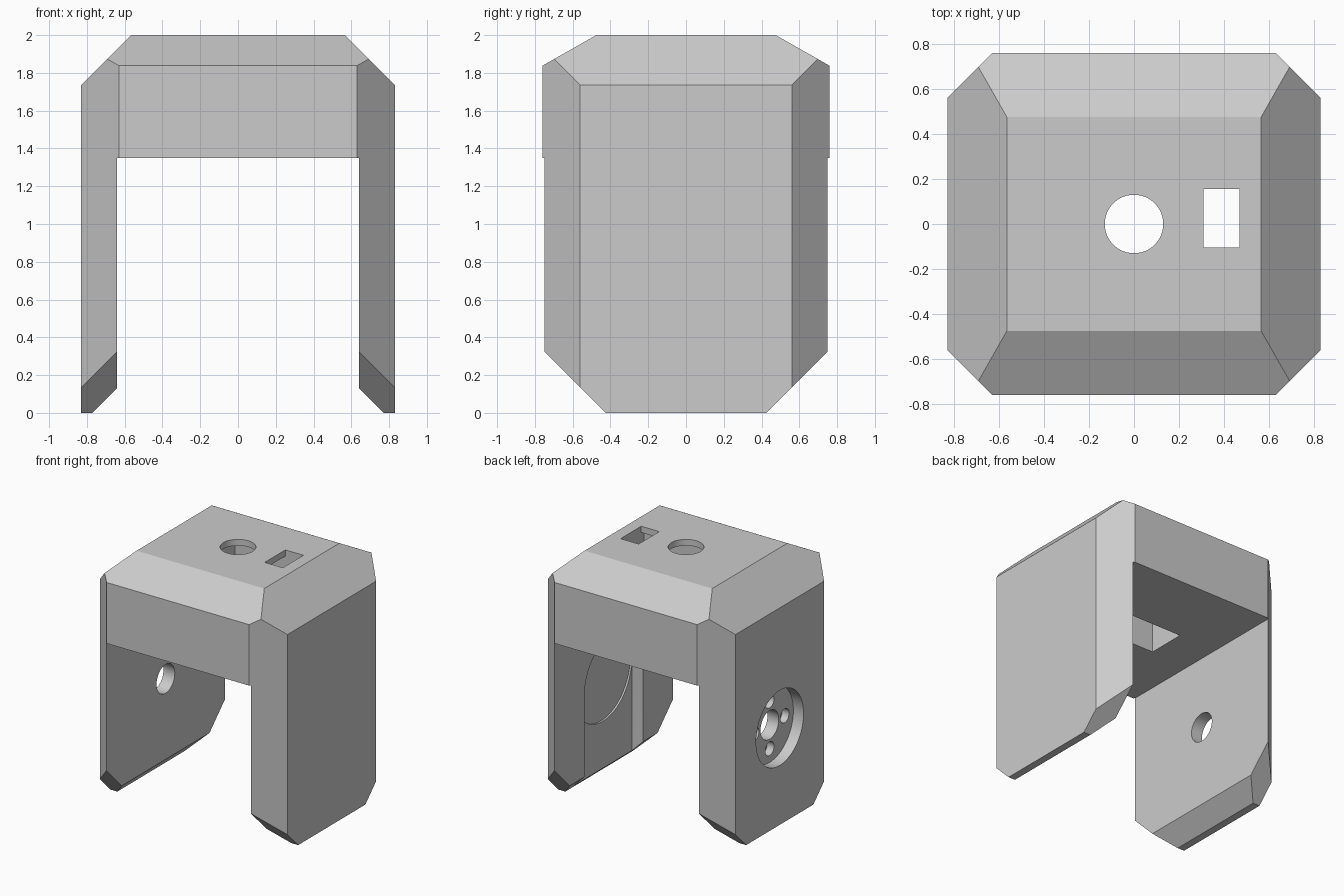
import bpy, bmesh, math
from mathutils import Vector, Matrix

old = bpy.data.objects.get("Cube")
if old:
    bpy.data.objects.remove(old, do_unlink=True)

grey = bpy.data.materials.new("light_grey")
grey.use_nodes = True
colour = (0.6, 0.6, 0.6, 1)
grey.diffuse_color = colour
grey.node_tree.nodes["Principled BSDF"].inputs["Base Color"].default_value = colour


def add_object(name, bm):
    bmesh.ops.recalc_face_normals(bm, faces=bm.faces[:])
    mesh = bpy.data.meshes.new(name)
    bm.to_mesh(mesh)
    bm.free()
    mesh.materials.append(grey)
    obj = bpy.data.objects.new(name, mesh)
    bpy.context.collection.objects.link(obj)
    return obj


def box(name, lo, hi):
    lo, hi = Vector(lo), Vector(hi)
    bm = bmesh.new()
    bmesh.ops.create_cube(bm, size=1)
    bmesh.ops.scale(bm, vec=hi - lo, verts=bm.verts)
    bmesh.ops.translate(bm, vec=(lo + hi) / 2, verts=bm.verts)
    return bm if name is None else add_object(name, bm)


def cylinder(name, radius, depth, centre, axis="Z"):
    bm = bmesh.new()
    turn = Matrix.Rotation(math.pi / 2, 4, "Y") if axis == "X" else Matrix()
    bmesh.ops.create_cone(bm, cap_ends=True, segments=64, radius1=radius, radius2=radius,
                          depth=depth, matrix=Matrix.Translation(centre) @ turn)
    return add_object(name, bm)


def slice_off(bm, point, normal):
    # Trim everything beyond a plane and close the cut
    geom = bm.verts[:] + bm.edges[:] + bm.faces[:]
    cut = bmesh.ops.bisect_plane(bm, geom=geom, plane_co=point, plane_no=normal, clear_outer=True)
    edges = [e for e in cut["geom_cut"] if isinstance(e, bmesh.types.BMEdge)]
    bmesh.ops.contextual_create(bm, geom=edges)


def carve(target, cutter):
    mod = target.modifiers.new("cut", "BOOLEAN")
    mod.operation = "DIFFERENCE"
    mod.solver = "EXACT"
    mod.object = cutter
    bpy.context.view_layer.objects.active = target
    bpy.ops.object.modifier_apply(modifier=mod.name)
    bpy.data.objects.remove(cutter, do_unlink=True)


# Chamfered outer block
bm = box(None, (-.83, -.76, 0), (.83, .76, 2))
for s in (-1, 1):
    slice_off(bm, (s * .565, 0, 2), (s, 0, 1))
    slice_off(bm, (0, s * .475, 2), (0, s * .162, .285))
    slice_off(bm, (0, s * .425, 0), (0, s, -1))
    for t in (-1, 1):
        slice_off(bm, (s * .83, t * .56, 0), (s, t, 0))
bracket = add_object("bracket", bm)

# Gap between the legs, with bevelled inner toes
bm = bmesh.new()
profile = [(-.77, 0), (-.64, .13), (-.64, 1.35), (.64, 1.35), (.64, .13), (.77, 0),
           (.87, -.1), (-.87, -.1)]
face = bm.faces.new([bm.verts.new((x, -1, z)) for x, z in profile])
ends = bmesh.ops.extrude_face_region(bm, geom=[face])["geom"]
bmesh.ops.translate(bm, vec=(0, 2, 0), verts=[v for v in ends if isinstance(v, bmesh.types.BMVert)])
carve(bracket, add_object("leg_gap", bm))

# Motor pocket in the top block and its openings
carve(bracket, box("flange_pocket", (-.305, -.155, 1.3), (.62, .155, 1.83)))
carve(bracket, box("motor_pocket", (-.14, -.15, 1.8), (.475, .16, 1.95)))
carve(bracket, cylinder("shaft_hole", .13, .3, (0, 0, 2)))
carve(bracket, box("cable_hole", (.31, -.105, 1.9), (.47, .155, 2.1)))

# Round recess, axle hole and blind screw holes in the right leg
axle = .775
carve(bracket, cylinder("outer_recess", .3, .2, (-.84, 0, axle), "X"))
carve(bracket, cylinder("axle_hole", .115, .6, (-.75, 0, axle), "X"))
for dy, dz in ((1, 0), (-1, 0), (0, 1), (0, -1)):
    carve(bracket, cylinder("screw_hole", .055, .14, (-.75, dy * .19, axle + dz * .19), "X"))

# Arched slot and shallow disc seat inside the left leg
carve(bracket, box("slot", (.5, -.37, -.1), (.735, .37, axle)))
carve(bracket, cylinder("slot_arch", .37, .235, (.6175, 0, axle), "X"))
carve(bracket, cylinder("disc_seat", .365, .25, (.625, 0, axle), "X"))

# Smooth the round walls, keep edges crisp
bpy.ops.object.select_all(action="DESELECT")
bracket.select_set(True)
bpy.context.view_layer.objects.active = bracket
bpy.ops.object.shade_smooth_by_angle(angle=math.radians(25))
